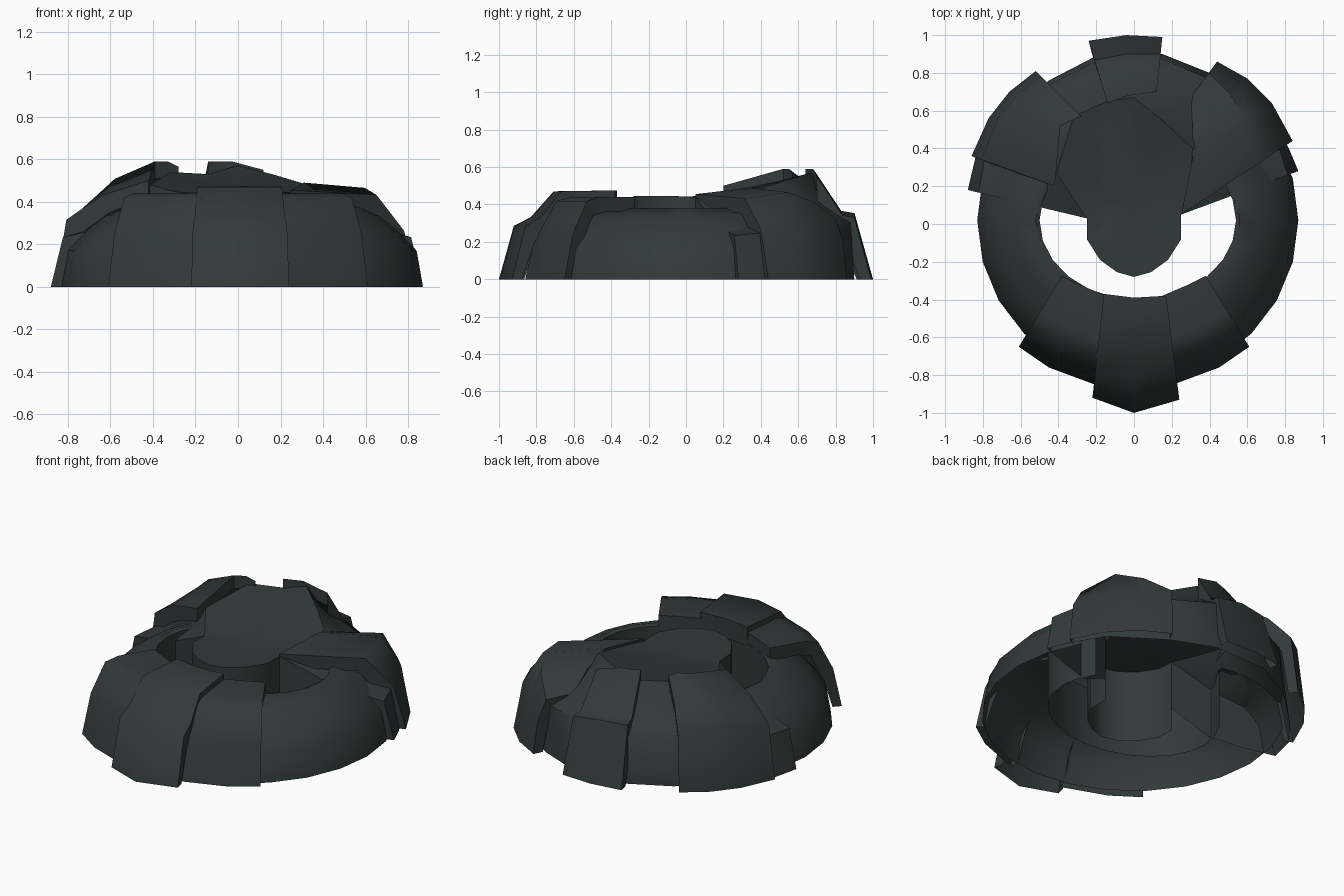
import bpy, bmesh, math

if "Cube" in bpy.data.objects:
    bpy.data.objects.remove(bpy.data.objects["Cube"])

mat = bpy.data.materials.new("dark_slate_green")
mat.diffuse_color = (0.031, 0.042, 0.041, 1)
mat.use_nodes = True
mat.node_tree.nodes["Principled BSDF"].inputs["Base Color"].default_value = mat.diffuse_color


def finish(name, bm):
    bmesh.ops.remove_doubles(bm, verts=bm.verts, dist=0.0005)
    bmesh.ops.recalc_face_normals(bm, faces=bm.faces)
    me = bpy.data.meshes.new(name)
    bm.to_mesh(me)
    bm.free()
    me.materials.append(mat)
    ob = bpy.data.objects.new(name, me)
    bpy.context.collection.objects.link(ob)
    bpy.ops.object.select_all(action='DESELECT')
    ob.select_set(True)
    bpy.context.view_layer.objects.active = ob
    bpy.ops.object.shade_smooth_by_angle(angle=math.radians(50))
    return ob


def plate(name, outer, inner, heights, profile, ends=0.08, lip=0.08):
    """Curved shell lofted from an outer ground edge to an inner raised edge."""
    bm = bmesh.new()
    cols = []
    for (ox, oy), (ix, iy), h in zip(outer, inner, heights):
        cols.append([bm.verts.new((ox + (ix - ox) * t, oy + (iy - oy) * t, h * f))
                     for t, f in profile])
    for a, b in zip(cols, cols[1:]):
        for i in range(len(profile) - 1):
            bm.faces.new((a[i], b[i], b[i + 1], a[i + 1]))

    # turned-down ends give the plate its thickness
    def skirt(line, k, d):
        low = []
        for i, v in enumerate(line):
            s = 1 if i == len(line) - 1 else k
            low.append(bm.verts.new((v.co.x * s, v.co.y * s, max(0, v.co.z - d))))
        for i in range(len(line) - 1):
            bm.faces.new((line[i], line[i + 1], low[i + 1], low[i]))
    if ends:
        skirt(cols[0], 0.94, ends)
        skirt(cols[-1], 0.94, ends)
    if lip:
        skirt([c[-1] for c in cols], 1.0, lip)
    return finish(name, bm)


# open-bottomed ring running round the front and sides
bm = bmesh.new()
section = [(0.85, 0.85, 0), (0.82, 0.82, 0.17), (0.73, 0.73, 0.265), (0.64, 0.60, 0.335),
           (0.54, 0.44, 0.38), (0.52, 0.42, 0.37), (0.52, 0.42, 0)]
N = 16
rows = []
for i in range(N + 1):
    a = math.radians(150 + 240 * i / N)
    rows.append([bm.verts.new((0.02 + rx * math.cos(a), 0.02 + ry * math.sin(a), z))
                 for rx, ry, z in section])
for a, b in zip(rows, rows[1:]):
    for i in range(len(section) - 1):
        bm.faces.new((a[i], a[i + 1], b[i + 1], b[i]))
finish("side_ring", bm)

# back shell, rising from the ground to the edge of the central deck
shell_out = [(-.88, .18), (-.84, .35), (-.72, .5), (-.45, .76), (-.2, .89),
             (.15, .9), (.4, .8), (.7, .6), (.82, .4), (.87, .28)]
shell_in = [(-.25, .03), (-.33, .15), (-.41, .27), (-.32, .57), (-.14, .65),
            (0, .67), (.16, .54), (.31, .4), (.3, .26), (.25, .05)]
shell_h = [.44, .455, .48, .54, .53, .57, .53, .485, .465, .44]
slope = [(0, 0), (.09, .53), (.3, .6), (.6, .72), (1, 1)]
plate("back_shell", shell_out, shell_in, shell_h, slope, ends=0.3, lip=0)

# central deck: flat rounded front, sloping up at the back, with a wall to the ground
bm = bmesh.new()
nose = [(.25, -.08), (.18, -.19), (.09, -.255), (0, -.28), (-.09, -.255), (-.18, -.19), (-.25, -.08)]
rim = [bm.verts.new((x, y, h)) for (x, y), h in zip(shell_in, shell_h)]
front = [bm.verts.new((x, y, .445)) for x, y in nose]
loop = rim + front
mid = [bm.verts.new((v.co.x * .5, .12 + (v.co.y - .12) * .5, .44 + (v.co.z - .44) * .45)) for v in loop]
for i in range(len(loop)):
    j = (i + 1) % len(loop)
    bm.faces.new((loop[i], loop[j], mid[j], mid[i]))
hub = bm.verts.new((0, .12, .445))
for i in range(len(mid)):
    bm.faces.new((mid[i], mid[(i + 1) % len(mid)], hub))
wall = [rim[-1]] + front + [rim[0]]
low = [bm.verts.new((v.co.x, v.co.y, 0)) for v in wall]
for i in range(len(wall) - 1):
    bm.faces.new((wall[i], wall[i + 1], low[i + 1], low[i]))
finish("central_deck", bm)

# raised armour plates over the back shell
plate("back_left_plate", [(-.52, .81), (-.66, .7), (-.77, .56), (-.86, .36)],
      [(-.28, .57), (-.33, .55), (-.39, .52), (-.42, .2)], [.565, .59, .59, .5],
      [(0, 0), (.12, .63), (.28, .73), (.5, .86), (1, 1)])
plate("back_right_plate", [(.44, .86), (.6, .77), (.73, .64), (.84, .44)],
      [(.3, .67), (.31, .52), (.31, .35), (.25, .05)], [.34, .43, .49, .455],
      [(0, 0), (.1, .58), (.32, .95), (1, 1)])
plate("back_tab", [(-.24, .97), (-.04, 1), (.15, .99)],
      [(-.14, .64), (-.03, .68), (.12, .7)], [.59, .59, .55],
      [(0, 0), (.31, .6), (.53, .62), (1, 1)], ends=0.12)

# front plates: mirrored pair and the centre plate
for side, s in (("left", -1), ("right", 1)):
    plate("front_%s_plate" % side, [(.61 * s, -.65), (.45 * s, -.76), (.18 * s, -.86)],
          [(.38 * s, -.275), (.29 * s, -.32), (.15 * s, -.38)], [.44, .44, .44],
          [(0, 0), (.12, .55), (.32, .95), (.5, 1), (1, 1)], lip=0.12)
plate("front_centre_plate", [(-.22, -.92), (0, -1), (.24, -.93)],
      [(-.16, -.37), (0, -.39), (.17, -.38)], [.475, .475, .475],
      [(0, 0), (.13, .6), (.28, .7), (.48, .99), (1, 1)], lip=0.12)
